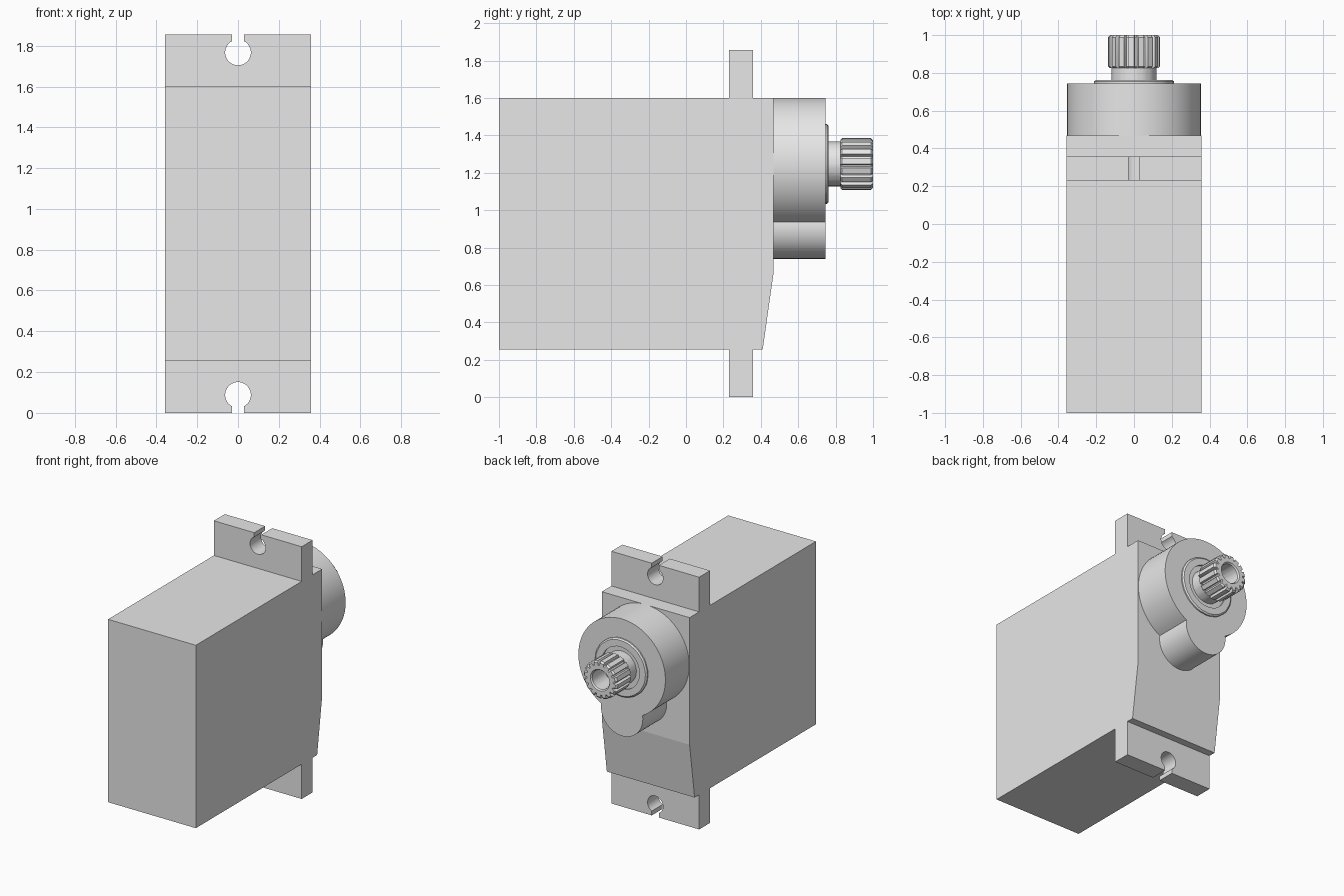
import bpy, bmesh
from math import sin, cos, pi, radians, atan2
from mathutils import Vector

cube = bpy.data.objects.get("Cube")
if cube:
    bpy.data.objects.remove(cube, do_unlink=True)

grey = bpy.data.materials.new("light grey")
grey.use_nodes = True
grey.diffuse_color = (0.8, 0.8, 0.8, 1)
grey.node_tree.nodes["Principled BSDF"].inputs["Base Color"].default_value = (0.8, 0.8, 0.8, 1)

HALF_W = 0.357          # half width of the case
LOW, TOP = 0.255, 1.60  # case bottom and top
FACE = 0.468            # case face carrying the gear housing
AXIS_Z = 1.247          # output shaft height
TEETH = 16


def finish(name, bm, smooth=False):
    bmesh.ops.remove_doubles(bm, verts=bm.verts, dist=1e-5)
    bmesh.ops.recalc_face_normals(bm, faces=bm.faces)
    mesh = bpy.data.meshes.new(name)
    bm.to_mesh(mesh)
    bm.free()
    mesh.materials.append(grey)
    ob = bpy.data.objects.new(name, mesh)
    bpy.context.collection.objects.link(ob)
    if smooth:
        bpy.ops.object.select_all(action='DESELECT')
        ob.select_set(True)
        bpy.context.view_layer.objects.active = ob
        bpy.ops.object.shade_smooth_by_angle(angle=radians(25))
    return ob


def extrude(name, points, offset, smooth=False):
    """Fill a flat outline and extrude it by an offset."""
    bm = bmesh.new()
    face = bm.faces.new([bm.verts.new(p) for p in points])
    new = bmesh.ops.extrude_face_region(bm, geom=[face], use_keep_orig=True)["geom"]
    bmesh.ops.translate(bm, vec=Vector(offset),
                        verts=[v for v in new if isinstance(v, bmesh.types.BMVert)])
    return finish(name, bm, smooth)


def arc(cz, r, a0, a1, n):
    return [(r * cos(a0 + (a1 - a0) * i / n), cz + r * sin(a0 + (a1 - a0) * i / n))
            for i in range(n + 1)]


def lathe(name, rings):
    """Revolve (radius, y, toothed) rings about the shaft axis."""
    bm = bmesh.new()
    steps = [(t + f) / TEETH * 2 * pi for t in range(TEETH) for f in (0, 0.58, 0.68, 0.9)]
    loops = []
    for r, y, toothed in rings:
        loop = []
        for i, a in enumerate(steps):
            rr = r - 0.02 if toothed and i % 4 > 1 else r
            loop.append(bm.verts.new((rr * cos(a), y, AXIS_Z + rr * sin(a))))
        loops.append(loop)
    for p, q in zip(loops, loops[1:]):
        for i in range(len(steps)):
            j = (i + 1) % len(steps)
            bm.faces.new((p[i], p[j], q[j], q[i]))
    return finish(name, bm, True)


# Case with its tapered lower face
side = [(-1, LOW), (0.41, LOW), (FACE, 0.665), (FACE, TOP), (-1, TOP)]
extrude("case", [(-HALF_W, y, z) for y, z in side], (2 * HALF_W, 0, 0))

# Mounting ears with keyhole slots
hole_r, slot = 0.063, 0.029
gap = atan2((hole_r**2 - slot**2) ** 0.5, slot)
for name, base, end, sign in (("upper_ear", TOP, 1.855, 1), ("lower_ear", LOW, 0, -1)):
    keyhole = arc(0, hole_r, gap, -2 * pi + (pi - gap), 32)
    centre = end - sign * 0.088
    outline = [(HALF_W, base), (HALF_W, end), (slot, end)]
    outline += [(x, centre + sign * z) for x, z in keyhole]
    outline += [(-slot, end), (-HALF_W, end), (-HALF_W, base)]
    extrude(name, [(x, 0.23, z) for x, z in outline], (0, 0.127, 0), True)

# Gear housing: large round boss joined to a small one below
big, small, small_z = 0.354, 0.17, 0.91
d = AXIS_Z - small_z
drop = (d * d + big**2 - small**2) / (2 * d)
half = (big**2 - drop**2) ** 0.5
a_big = atan2(-drop, half)
a_small = atan2(d - drop, half)
outline = arc(AXIS_Z, big, a_big, pi - a_big, 72)
outline += arc(small_z, small, -pi - a_small, a_small, 40)[1:-1]
extrude("gear_housing", [(x, FACE, z) for x, z in outline], (0, 0.277, 0), True)

# Bearing collar with a chamfered rim and shallow inner recess
lathe("bearing_collar", [(0.213, 0.743, False), (0.213, 0.754, False), (0.203, 0.762, False),
                         (0.155, 0.762, False), (0.155, 0.748, False), (0.1, 0.748, False)])

# Splined output shaft with a screw bore
lathe("output_shaft", [(0, 0.74, False), (0.12, 0.74, False), (0.12, 0.825, False),
                       (0.128, 0.825, True), (0.138, 0.835, True), (0.138, 0.988, True),
                       (0.126, 1.0, True), (0.078, 1.0, False), (0.07, 0.99, False),
                       (0.07, 0.84, False), (0, 0.84, False)])
